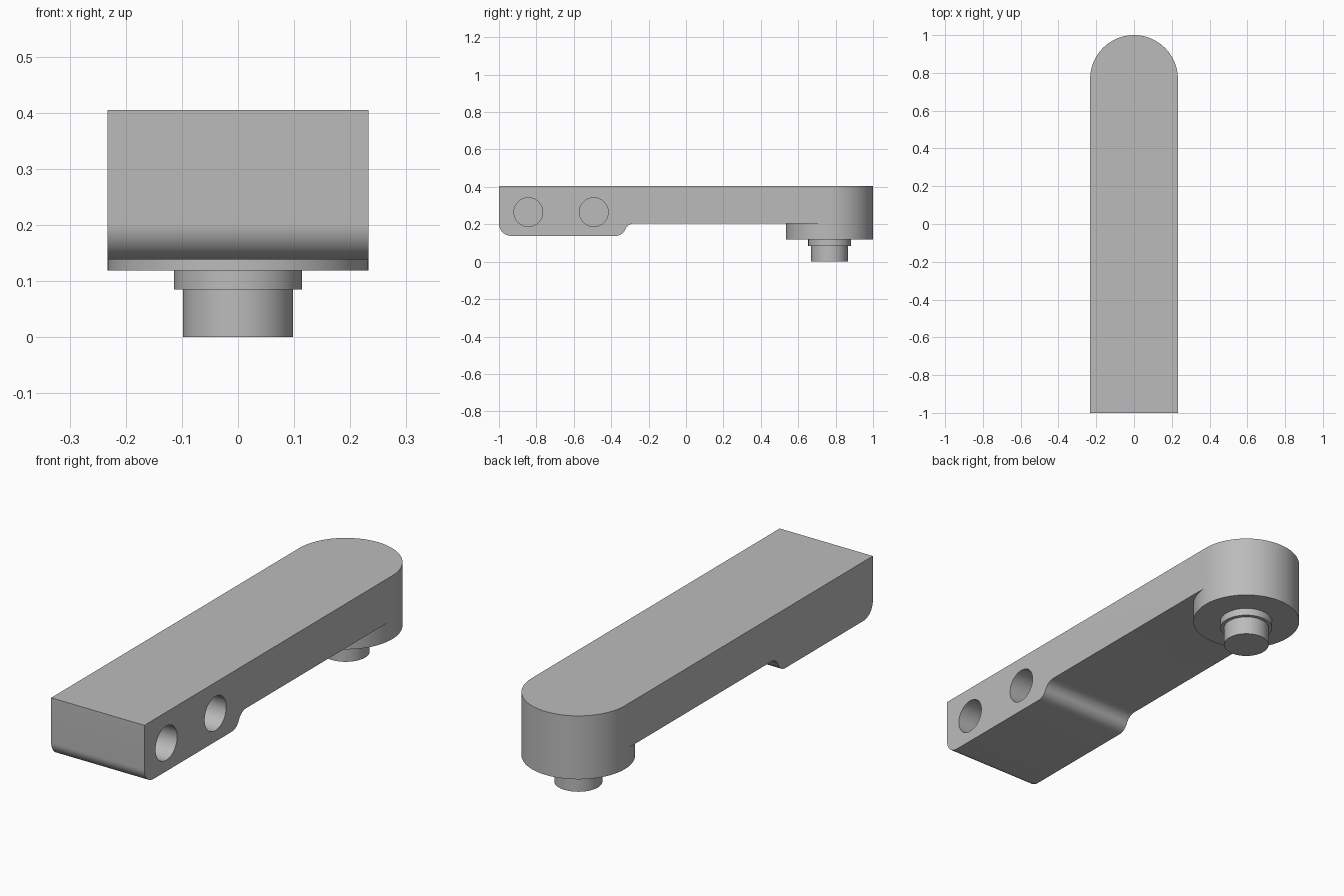
import bpy, bmesh
from math import sin, cos, radians, pi
from mathutils import Matrix

if "Cube" in bpy.data.objects:
    bpy.data.objects.remove(bpy.data.objects["Cube"], do_unlink=True)

GREY = (0.5, 0.5, 0.5, 1)
grey = bpy.data.materials.new("plain grey")
grey.use_nodes = True
grey.diffuse_color = GREY
grey.node_tree.nodes["Principled BSDF"].inputs["Base Color"].default_value = GREY

R = 0.2325           # half width of the arm and radius of its round end
PIVOT = 1 - R        # y of the round end's axis
TOP, THIN, THICK = 0.405, 0.205, 0.138


def make(name, bm):
    bmesh.ops.recalc_face_normals(bm, faces=bm.faces)
    mesh = bpy.data.meshes.new(name)
    bm.to_mesh(mesh)
    bm.free()
    mesh.materials.append(grey)
    obj = bpy.data.objects.new(name, mesh)
    bpy.context.collection.objects.link(obj)
    return obj


def cylinder(name, radius, depth, centre, rotation=Matrix()):
    bm = bmesh.new()
    bmesh.ops.create_cone(bm, cap_ends=True, segments=96, radius1=radius,
                          radius2=radius, depth=depth,
                          matrix=Matrix.Translation(centre) @ rotation)
    return make(name, bm)


def upright(name, radius, z0, z1):
    return cylinder(name, radius, z1 - z0, (0, PIVOT, (z0 + z1) / 2))


def arc(cy, cz, r, start, end, steps=12):
    angles = [radians(start + (end - start) * i / steps) for i in range(steps + 1)]
    return [(cy + r * cos(a), cz + r * sin(a)) for a in angles]


def combine(target, tool, operation):
    mod = target.modifiers.new(tool.name, "BOOLEAN")
    mod.operation, mod.solver, mod.object = operation, "EXACT", tool
    bpy.context.view_layer.objects.active = target
    bpy.ops.object.modifier_apply(modifier=mod.name)
    bpy.data.objects.remove(tool, do_unlink=True)


# Arm: side profile with a rounded lower corner and an S-shaped step
r, bend, step_y = 0.055, 67, -0.376
profile = [(-1, TOP)]
profile += arc(-0.935, THICK + 0.065, 0.065, 180, 270)
profile += arc(step_y, THICK + r, r, -90, bend - 90)
profile += arc(step_y + 2 * r * sin(radians(bend)), THIN - r, r, 90 + bend, 90)
profile += [(PIVOT, THIN), (PIVOT, TOP)]
bm = bmesh.new()
side = bm.faces.new([bm.verts.new((-R, y, z)) for y, z in profile])
ext = bmesh.ops.extrude_face_region(bm, geom=[side])
bmesh.ops.translate(bm, vec=(2 * R, 0, 0),
                    verts=[v for v in ext["geom"] if isinstance(v, bmesh.types.BMVert)])
arm = make("arm", bm)

# Round end, which hangs below the arm
combine(arm, upright("round_end", R, 0.119, TOP), "UNION")

# Two blind holes in the left side
HOLE_DEPTH = 0.33
for y in (-0.843, -0.493):
    hole = cylinder("hole_cutter", 0.077, 2 * HOLE_DEPTH, (R, y, 0.265),
                    Matrix.Rotation(pi / 2, 4, "Y"))
    hole.hide_render = True
    combine(arm, hole, "DIFFERENCE")

# Collar and pin under the round end
collar = upright("collar", 0.114, 0.085, 0.119)
pin = upright("pin", 0.098, 0, 0.085)

for obj in (arm, collar, pin):
    bpy.ops.object.select_all(action="DESELECT")
    obj.select_set(True)
    bpy.context.view_layer.objects.active = obj
    bpy.ops.object.shade_smooth_by_angle(angle=radians(30))
